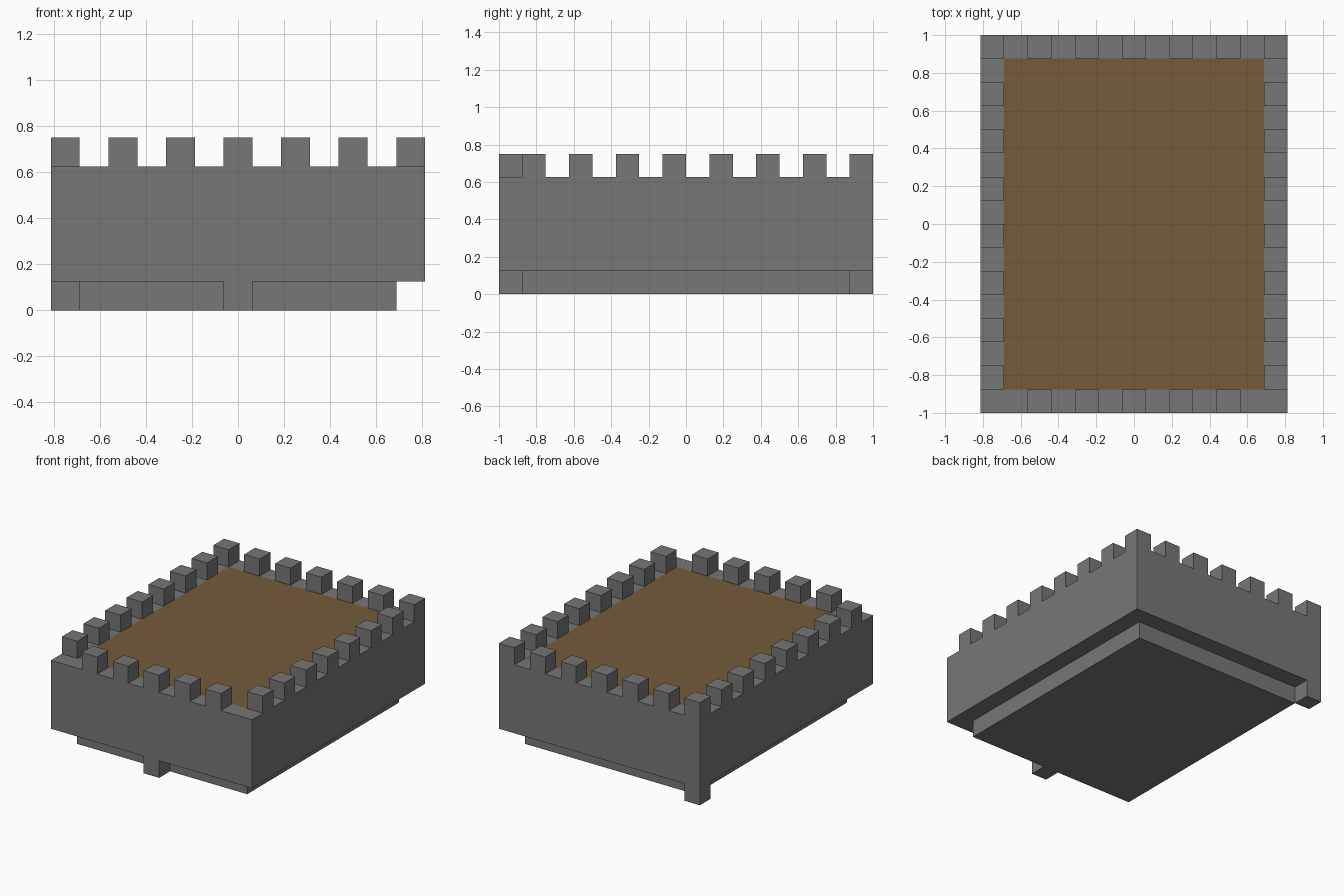
import bpy
import bmesh
from mathutils import Matrix, Vector

cube = bpy.data.objects.get("Cube")
if cube:
    bpy.data.objects.remove(cube, do_unlink=True)

U = 0.125                       # building block size
WIDTH, LENGTH = 13 * U, 16 * U
BASE_TOP, WALL_TOP = U, 5 * U


def make_material(name, color):
    mat = bpy.data.materials.new(name)
    mat.use_nodes = True
    mat.diffuse_color = color
    mat.node_tree.nodes["Principled BSDF"].inputs["Base Color"].default_value = color
    return mat


stone = make_material("grey stone", (0.184, 0.184, 0.184, 1))
wood = make_material("brown wood", (0.176, 0.104, 0.042, 1))


def add_box(bm, size, center):
    matrix = Matrix.Translation(center) @ Matrix.Diagonal((*size, 1))
    bmesh.ops.create_cube(bm, size=1, matrix=matrix)


def finish(bm, name, *materials):
    mesh = bpy.data.meshes.new(name)
    bm.to_mesh(mesh)
    bm.free()
    for mat in materials:
        mesh.materials.append(mat)
    obj = bpy.data.objects.new(name, mesh)
    bpy.context.collection.objects.link(obj)
    return obj


def box(name, size, center):
    bm = bmesh.new()
    add_box(bm, size, center)
    return finish(bm, name, stone)


def merlon_row(name, start, step, count):
    bm = bmesh.new()
    for i in range(count):
        add_box(bm, (U, U, U), Vector(start) + Vector(step) * i)
    return finish(bm, name, stone)


# Recessed base under the walls
box("base", (WIDTH - 2 * U, LENGTH - 2 * U, BASE_TOP), (0, 0, BASE_TOP / 2))

# Wall block with the wooden roof deck inset in its top face
bm = bmesh.new()
add_box(bm, (WIDTH, LENGTH, WALL_TOP - BASE_TOP), (0, 0, (WALL_TOP + BASE_TOP) / 2))
bm.normal_update()
deck = max(bm.faces, key=lambda f: f.calc_center_median().z)
bmesh.ops.inset_individual(bm, faces=[deck], thickness=U, use_even_offset=True)
deck.material_index = 1
finish(bm, "walls_and_deck", stone, wood)

# Battlements: side rows run to the back corners, end rows fill between them
edge_x, edge_y, merlon_z = (WIDTH - U) / 2, (LENGTH - U) / 2, WALL_TOP + U / 2
for side, sign in (("left", 1), ("right", -1)):
    merlon_row(side + "_battlements", (sign * edge_x, -edge_y + U, merlon_z), (0, 2 * U, 0), 8)
for end, sign in (("front", -1), ("back", 1)):
    merlon_row(end + "_battlements", (-4 * U, sign * edge_y, merlon_z), (2 * U, 0, 0), 5)

# Support posts beneath the overhang
box("front_post", (U, U, BASE_TOP), (0, -edge_y, BASE_TOP / 2))
box("back_right_post", (U, U, BASE_TOP), (-edge_x, edge_y, BASE_TOP / 2))
